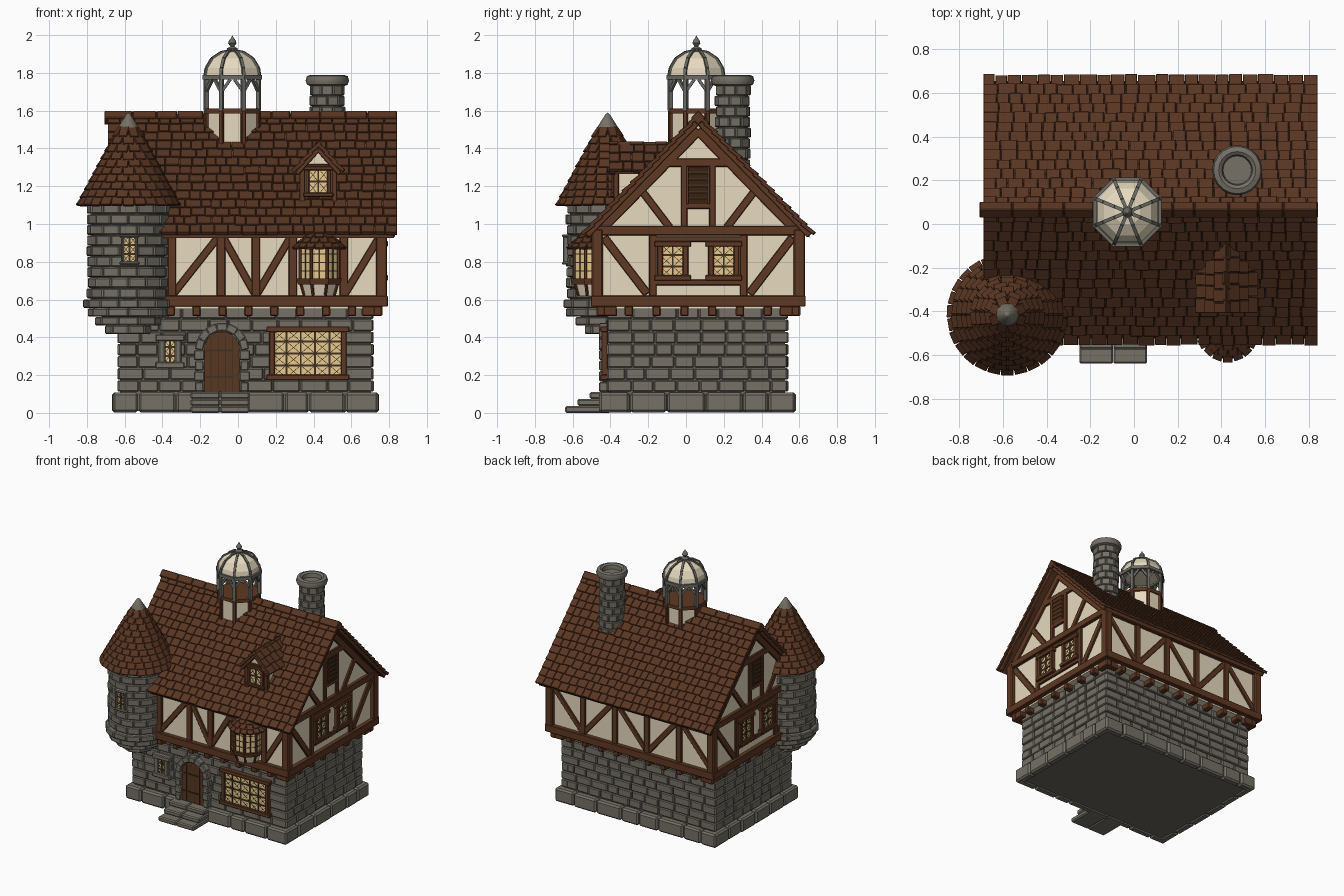
import bpy, bmesh, random
from math import pi, cos, sin, atan2, hypot
from mathutils import Matrix, Vector

if "Cube" in bpy.data.objects:
    bpy.data.objects.remove(bpy.data.objects["Cube"], do_unlink=True)
random.seed(4)
T, R = Matrix.Translation, Matrix.Rotation


def material(name, rgb):
    m = bpy.data.materials.new(name)
    m.use_nodes = True
    m.diffuse_color = (*rgb, 1)
    m.node_tree.nodes["Principled BSDF"].inputs["Base Color"].default_value = (*rgb, 1)
    return m


stone = material("grey stone", (.18, .165, .135))
mortar = material("grey mortar", (.145, .132, .108))
plaster = material("cream plaster", (.8, .7, .52))
wood = material("brown timber", (.115, .04, .016))
tile = material("roof shingle", (.1, .036, .016))
glow = material("yellow glass", (.82, .61, .27))
lead = material("dark lead", (.05, .03, .015))
iron = material("grey iron", (.15, .148, .13))
oak = material("door oak", (.1, .038, .015))
parts = []


def part(name, mat, bevel=0.0, smooth=False):
    bm = bmesh.new()
    parts.append((name, mat, bm, bevel, smooth))
    return bm


def side(k, cx, cy):
    """Wall frame: x runs along the wall, -y points outward, z up."""
    return T((cx, cy, 0)) @ R(k * pi / 2, 4, 'Z')


def box(bm, size, M, at=(0, 0, 0)):
    bmesh.ops.create_cube(bm, size=1, matrix=M @ T(at) @ Matrix.Diagonal((*size, 1)))


def bar(bm, p, q, w, d, M=Matrix()):
    """Straight timber from p to q."""
    p, q = Vector(p), Vector(q)
    v = q - p
    rot = v.to_track_quat('Z', 'Y').to_matrix().to_4x4()
    box(bm, (w, d, v.length), M @ T((p + q) / 2) @ rot)


def beam(bm, M, dist, a, b, w=.045, d=.03):
    """Timber in the plane of a wall, between (u, z) points."""
    v = Vector((b[0] - a[0], b[1] - a[1]))
    N = M @ T(((a[0] + b[0]) / 2, -dist, (a[1] + b[1]) / 2)) @ R(atan2(v.x, v.y), 4, 'Y')
    box(bm, (w, d, v.length), N)


def prism(bm, pts, depth, M):
    f = bm.faces.new([bm.verts.new(M @ Vector((x, -depth / 2, z))) for x, z in pts])
    ext = bmesh.ops.extrude_face_region(bm, geom=[f])["geom"]
    move = M.to_3x3() @ Vector((0, depth, 0))
    bmesh.ops.translate(bm, vec=move, verts=[g for g in ext if isinstance(g, bmesh.types.BMVert)])
    bmesh.ops.recalc_face_normals(bm, faces=bm.faces)


def lathe(bm, profile, cx, cy, segs, phase=0.0):
    vs = [bm.verts.new((cx + r * cos(phase), cy + r * sin(phase), z)) for r, z in profile]
    es = [bm.edges.new(e) for e in zip(vs, vs[1:])]
    bmesh.ops.spin(bm, geom=vs + es, cent=(cx, cy, 0), axis=(0, 0, 1), angle=2 * pi, steps=segs)
    bmesh.ops.remove_doubles(bm, verts=bm.verts, dist=1e-5)
    bmesh.ops.recalc_face_normals(bm, faces=bm.faces)


def run(u0, u1, step):
    """Split a length into uneven pieces, giving centre and width."""
    n = max(1, round((u1 - u0) / step))
    w = [random.uniform(.75, 1.25) for _ in range(n)]
    k, u = (u1 - u0) / sum(w), u0
    for x in w:
        yield u + x * k / 2, x * k
        u += x * k


def masonry(bm, cx, cy, hx, hy, z0, z1, rows, step):
    h = (z1 - z0) / rows
    for k in range(4):
        L, D = (hx, hy) if k % 2 == 0 else (hy, hx)
        for i in range(rows):
            for u, w in run(-L, L, step):
                out = random.uniform(-.004, .004)
                box(bm, (w - .004, .06, h - .004), side(k, cx, cy), (u, .03 - D - out, z0 + (i + .5) * h))


def ring(bm, cx, cy, r, z, h, n, turn):
    for j in range(n):
        M = T((cx, cy, z)) @ R((j + turn) * 2 * pi / n, 4, 'Z')
        box(bm, (2 * pi * r / n - .002, .05, h - .003), M, (0, .025 - r + random.uniform(-.004, .004), 0))


def shingles(bm, M, u0, u1, dist, z0, z1, rows, step=.066):
    slope, L = atan2(dist, z1 - z0), hypot(dist, z1 - z0) / rows
    for i in range(rows):
        t = (i + .5) / rows
        for u, w in run(u0, u1, step):
            N = M @ T((u, -dist * (1 - t), z0 + (z1 - z0) * t)) @ R(-slope - .14, 4, 'X')
            box(bm, (w - .003, .02, L * 1.35), N, (0, 0, random.uniform(-.004, .004)))


def cone_shingles(bm, cx, cy, r0, z0, r1, z1, rows, step=.06):
    slope = atan2(r0 - r1, z1 - z0)
    for i in range(rows):
        t = (i + .4) / rows
        r, z = r0 + (r1 - r0) * t, z0 + (z1 - z0) * t
        n = max(8, round(2 * pi * r / step))
        for j in range(n):
            M = T((cx, cy, z)) @ R((j + i * .5) * 2 * pi / n, 4, 'Z') @ T((0, -r, 0)) @ R(-slope - .14, 4, 'X')
            box(bm, (2 * pi * r / n - .001, .016, hypot(r0 - r1, z1 - z0) / rows * 1.35), M,
                (0, 0, random.uniform(-.003, .003)))


def window(M, dist, u, z, w, h, cols, rows, frame, fw=.03):
    """Glowing pane with frame, mullions and crossed leads; u, z is the centre."""
    box(glass, (w, .02, h), M, (u, -dist, z))
    for s in (-1, 1):
        beam(frame, M, dist + .006, (u + s * w / 2, z - h / 2 - fw / 2), (u + s * w / 2, z + h / 2 + fw / 2), fw, .035)
        beam(frame, M, dist + .008, (u - w / 2 - fw, z + s * h / 2), (u + w / 2 + fw, z + s * h / 2), fw, .04)
    cw, ch = w / cols, h / rows
    for i in range(cols):
        for j in range(rows):
            a, b = u - w / 2 + i * cw, z - h / 2 + j * ch
            beam(leads, M, dist + .01, (a, b), (a + cw, b + ch), .003, .004)
            beam(leads, M, dist + .01, (a, b + ch), (a + cw, b), .003, .004)
            if i:
                beam(leads, M, dist + .011, (a, b), (a, b + ch), .01, .008)
            if j:
                beam(leads, M, dist + .011, (a, b), (a + cw, b), .01, .008)


glass, leads = part("window_panes", glow), part("window_leads", lead)
frames, trim = part("window_frames", wood, .004), part("stone_trim", stone, .006)

# Ground storey
G = side(0, .04, .06)
core = part("ground_core", mortar)
box(core, (1.33, .93, .55), G, (0, 0, .285))
walls = part("ground_stones", stone, .006)
masonry(walls, .04, .06, .675, .478, .11, .56, 7, .125)
masonry(part("plinth_stones", stone, .012), .04, .06, .705, .52, 0, .11, 1, .17)
steps = part("front_steps", stone, .008)
for i, y in enumerate((-.64, -.575, -.51)):
    for s in (-1, 1):
        box(steps, (.155, -.4 - y, .037), Matrix(), (-.095 + s * .078, (y - .4) / 2, .0185 + i * .037))

# Door and its arch
D = T((-.085, -.425, 0))
arch = [(.095 * cos(i * pi / 10), .335 + .095 * sin(i * pi / 10)) for i in range(11)]
prism(part("door", oak), arch + [(-.095, .11), (.095, .11)], .03, D)
fittings = part("door_grooves_and_straps", lead)
for x in (-.057, -.019, .019, .057):
    beam(fittings, D, .015, (x, .115), (x, .4), .005, .005)
for z in (.19, .33):
    beam(fittings, D, .018, (-.085, z), (.06, z), .01, .008)
for i in range(7):
    a = (i + .5) * pi / 7 - pi / 2
    box(trim, (.058, .07, .045), D @ T((0, 0, .335)) @ R(a, 4, 'Y'), (0, 0, .119))
for s in (-1, 1):
    for i in range(4):
        box(trim, (.045 + .012 * (i % 2), .07, .053), D, (s * .12, 0, .138 + i * .056))

# Ground windows
window(G, .485, .33, .315, .38, .255, 5, 4, frames, .03)
window(G, .485, -.4, .325, .085, .145, 2, 3, trim, .035)

# Timbered upper storey
CX, CY, HX, HY = .055, .065, .705, .535
prism(part("upper_walls", plaster), [(HY, .55), (HY, .96), (0, 1.52), (-HY, .96), (-HY, .55)], 2 * HX, side(1, CX, CY))
timber = part("wall_timbers", wood, .004)
joists = part("joist_ends", wood, .006)
for k in range(4):
    L, dist = (HX, HY) if k % 2 == 0 else (HY, HX)
    M = side(k, CX, CY)
    beam(timber, M, dist, (-L - .033, .592), (L + .033, .592), .058, .066)
    beam(timber, M, dist, (-L - .02, .965), (L + .02, .965), .05, .05)
    for s in (-1, 1):
        beam(timber, M, dist, (s * L, .58), (s * L, .97), .06, .055)
    n = 11 if k % 2 == 0 else 8
    for i in range(n):
        box(joists, (.045, .11, .055), M, (-L + .02 + i * (2 * L - .04) / (n - 1), .05 - dist, .54))
# Posts and braces on the long walls
for k, posts in ((0, (-.705, -.405, -.145, .04, .235, .505, .705)), (2, (-.705, -.42, -.14, .14, .42, .705))):
    M = side(k, CX, CY)
    for i, (a, b) in enumerate(zip(posts, posts[1:])):
        beam(timber, M, HY, (b, .6), (b, .96))
        if k or i != 4:
            up = (a, b) if i % 2 else (b, a)
            beam(timber, M, HY, (up[0], .62), (up[1], .95), .04, .025)
# Gable framing, windows and louvres
louvre = part("gable_louvres", lead)
for k in (1, 3):
    M = side(k, CX, CY)
    box(louvre, (.11, .02, .21), M, (0, -HX - .003, 1.205))
    for i in range(6):
        box(timber, (.11, .008, .034), M @ T((0, -HX - .018, 1.12 + i * .034)) @ R(.6, 4, 'X'))
    beam(timber, M, HX, (-.19, 1.325), (.19, 1.325), .045)
    beam(timber, M, HX, (-.26, .92), (.26, .92), .03)
    beam(timber, M, HX, (-.26, .69), (.26, .69), .03)
    beam(timber, M, HX, (-.07, 1.095), (.07, 1.095), .03)
    for s in (-1, 1):
        window(M, HX + .005, s * .135, .805, .135, .18, 2, 3, frames)
        beam(timber, M, HX, (s * .24, .6), (s * .24, .96), .04)
        beam(timber, M, HX, (s * .5, .93), (s * .27, .63), .045, .028)
        beam(timber, M, HX, (s * .075, .97), (s * .075, 1.33), .035)
        beam(timber, M, HX, (s * .31, 1.19), (s * .15, .98), .04, .028)
        beam(timber, M, HX, (s * .55, .94), (0, 1.5), .06)
        beam(timber, M, HX + (.06 if k == 1 else .02), (s * .59, .94), (0, 1.545), .035, .02)

# Main roof
RX = .076
prism(part("roof_deck", tile), [(.59, .96), (0, 1.57), (-.59, .96), (-.59, .925), (0, 1.52), (.59, .925)], 1.5, side(1, RX, CY))
slates = part("roof_shingles", tile, .002)
for k in (0, 2):
    shingles(slates, side(k, RX, CY), -.767, .767, .603, .953, 1.575, 14)
ridge = part("ridge_caps", tile, .005)
for u, w in run(-.785, .767, .13):
    box(ridge, (w - .002, .056, .056), T((RX + u, CY, 1.562)) @ R(pi / 4, 4, 'X'))

# Dormer
DM = side(0, .425, -.22)
prism(part("dormer_walls", plaster), [(.085, 1.08), (.085, 1.29), (0, 1.385), (-.085, 1.29), (-.085, 1.08)], .3, DM)
window(DM, .152, 0, 1.225, .115, .14, 2, 2, frames, .022)
prism(part("dormer_deck", tile), [(.115, 1.285), (0, 1.415), (-.115, 1.285), (-.115, 1.265), (0, 1.39), (.115, 1.265)], .35, DM)
for s in (-1, 1):
    shingles(slates, side(s % 4, .425, -.22), -.19, .19, .125, 1.285, 1.425, 3, .06)
    beam(timber, DM, .15, (s * .085, 1.1), (s * .085, 1.29), .03)
    beam(timber, DM, .17, (s * .115, 1.265), (0, 1.395), .025)
beam(timber, DM, .15, (-.08, 1.308), (.08, 1.308), .02)

# Oriel window
OX, OY, OR = .43, -.49, .11
lathe(part("oriel_glass", glow), [(0, .7), (OR, .7), (OR, .88), (0, .88)], OX, OY, 8, pi / 8)
lathe(part("oriel_corbel", plaster), [(0, .62), (.085, .62), (OR, .71), (0, .71)], OX, OY, 8, pi / 8)
lathe(part("oriel_sill", wood), [(0, .68), (.122, .68), (.13, .712), (0, .712)], OX, OY, 8, pi / 8)
lathe(part("oriel_roof", tile), [(0, .87), (.13, .87), (.05, .955), (0, .96)], OX, OY, 16)
cone_shingles(slates, OX, OY, .13, .875, .05, .955, 3, .045)
for j in range(8):
    a, b = pi / 8 + j * pi / 4, pi / 8 + (j + 1) * pi / 4
    p, q = (OX + OR * cos(a), OY + OR * sin(a)), (OX + OR * cos(b), OY + OR * sin(b))
    bar(timber, (*p, .7), (*p, .88), .018, .018)
    bar(timber, (OX + .085 * cos(a), OY + .085 * sin(a), .62), (*p, .7), .015, .015)
    for z in (.75, .795, .84):
        bar(leads, (*p, z), (*q, z), .005, .005)
    m = ((p[0] + q[0]) / 2, (p[1] + q[1]) / 2)
    bar(leads, (*m, .71), (*m, .88), .006, .006)

# Corner tower
TX, TY = -.58, -.415
lathe(part("tower_core", mortar), [(0, .42), (.07, .43), (.2, .57), (.2, 1.11), (0, 1.11)], TX, TY, 24)
tower = part("tower_stones", stone, .006)
for i in range(9):
    ring(tower, TX, TY, .215, .633 + i * .056, .056, 14, i % 2 / 2)
for i, r in enumerate((.232, .212, .17, .115)):
    ring(tower, TX, TY, r, .578 - i * .046, .048, 14 - 2 * i, i % 2 / 2)
window(T((TX, TY, 0)), .214, .005, .865, .075, .145, 2, 3, trim, .016)
lathe(part("tower_roof_deck", tile), [(0, 1.1), (.255, 1.1), (.045, 1.51), (0, 1.52)], TX, TY, 20)
cone_shingles(slates, TX, TY, .262, 1.108, .048, 1.51, 10)
lathe(part("tower_tip", stone, 0, True), [(0, 1.48), (.057, 1.48), (.05, 1.52), (.012, 1.58), (0, 1.59)], TX, TY, 12)

# Chimney
lathe(part("chimney_core", mortar), [(0, 1.2), (.08, 1.2), (.08, 1.74), (0, 1.74)], .473, .247, 16)
chimney = part("chimney_stones", stone, .005)
for i in range(9):
    ring(chimney, .473, .247, .09, 1.26 + i * .056, .056, 9, i % 2 / 2)
lathe(part("chimney_cap", stone, 0, True), [(0, 1.75), (.065, 1.75), (.07, 1.78), (.085, 1.79), (.108, 1.783),
      (.115, 1.76), (.108, 1.738), (.09, 1.73), (0, 1.73)], .473, .247, 20)

# Cupola
UX, UY = -.03, .055
dome = [(.156, 1.78), (.148, 1.825), (.116, 1.875), (.062, 1.908), (0, 1.92)]
lathe(part("cupola_drum", plaster), [(0, 1.38), (.148, 1.38), (.148, 1.6), (0, 1.6)], UX, UY, 8, pi / 8)
lathe(part("cupola_floor", wood), [(0, 1.585), (.16, 1.585), (.16, 1.612), (0, 1.612)], UX, UY, 8, pi / 8)
lathe(part("cupola_dome", plaster), [(0, 1.775)] + dome, UX, UY, 8, pi / 8)
lathe(part("cupola_ring", iron), [(.13, 1.766), (.17, 1.766), (.17, 1.79), (.13, 1.79), (.13, 1.766)], UX, UY, 8, pi / 8)
lathe(part("finial", iron, 0, True), [(0, 1.9), (.028, 1.91), (.028, 1.93), (.01, 1.94), (.022, 1.957), (.018, 1.972),
      (.007, 1.985), (0, 2.0)], UX, UY, 10)
ribs = part("cupola_ribs", iron)
for j in range(8):
    M = T((UX, UY, 0)) @ R(pi / 8 + j * pi / 4, 4, 'Z')
    bar(timber, (.148, 0, 1.38), (.148, 0, 1.6), .025, .025, M)
    bar(ribs, (.15, 0, 1.6), (.15, 0, 1.78), .022, .022, M)
    for s in (-1, 1):
        near = R(s * pi / 10, 4, 'Z') @ Vector((.142, 0, 1.765))
        bar(ribs, (.15, 0, 1.7), near, .016, .016, M)
    for (r, z), (r2, z2) in zip(dome, dome[1:]):
        bar(ribs, (r, 0, z), (r2, 0, z2), .016, .016, M)

# Finish every part
for name, mat, bm, bevel, smooth in parts:
    if bevel:
        bmesh.ops.bevel(bm, geom=bm.edges[:], offset=bevel, segments=1, affect='EDGES', clamp_overlap=True)
    me = bpy.data.meshes.new(name)
    bm.to_mesh(me)
    bm.free()
    me.materials.append(mat)
    if smooth:
        me.shade_smooth()
        me.set_sharp_from_angle(angle=.7)
    bpy.context.collection.objects.link(bpy.data.objects.new(name, me))
